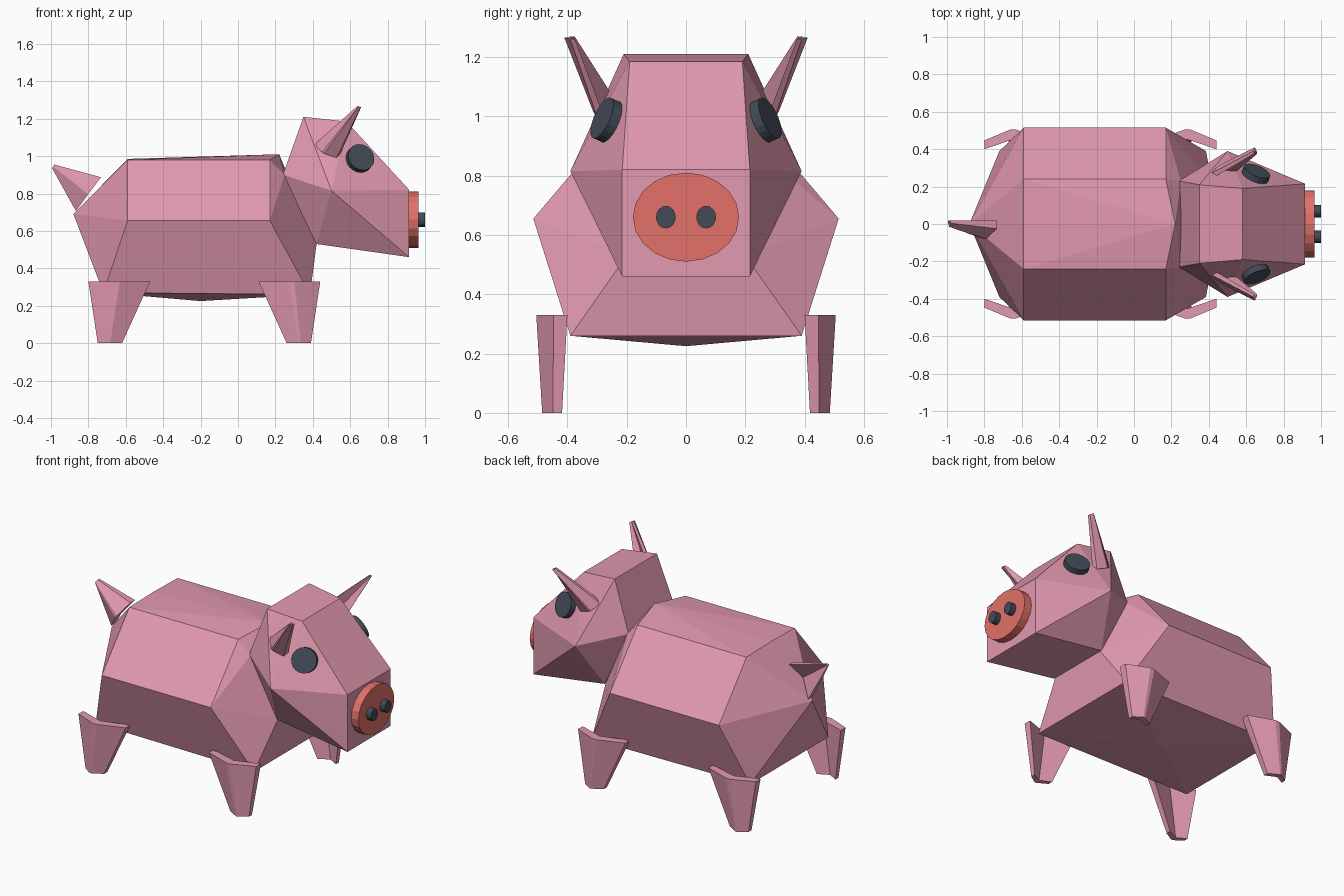
import bpy, bmesh, math
from mathutils import Vector, Matrix

if "Cube" in bpy.data.objects:
    bpy.data.objects.remove(bpy.data.objects["Cube"])


def material(name, color):
    m = bpy.data.materials.new(name)
    m.diffuse_color = (*color, 1)
    m.use_nodes = True
    m.node_tree.nodes["Principled BSDF"].inputs["Base Color"].default_value = m.diffuse_color
    return m


PINK = material("pink skin", (0.76, 0.32, 0.43))
RED = material("snout red", (0.76, 0.165, 0.138))
DARK = material("dark slate", (0.054, 0.07, 0.095))


def finish(bm, name, mat):
    bmesh.ops.recalc_face_normals(bm, faces=bm.faces)
    mesh = bpy.data.meshes.new(name)
    bm.to_mesh(mesh)
    bm.free()
    mesh.materials.append(mat)
    obj = bpy.data.objects.new(name, mesh)
    bpy.context.collection.objects.link(obj)
    return obj


def hull(name, pairs, singles=()):
    """Faceted solid from corners mirrored across y, plus corners on the middle."""
    bm = bmesh.new()
    for x, y, z in pairs:
        bm.verts.new((x, y, z))
        bm.verts.new((x, -y, z))
    for p in singles:
        bm.verts.new(p)
    res = bmesh.ops.convex_hull(bm, input=bm.verts[:])
    loose = [v for v in bm.verts if not v.link_faces]
    bmesh.ops.delete(bm, geom=loose, context='VERTS')
    bmesh.ops.dissolve_limit(bm, angle_limit=math.radians(1),
                             verts=bm.verts[:], edges=bm.edges[:])
    return finish(bm, name, PINK)


# Folded strip section: u along the width, v towards the fold
FOLD = [(-1, 0.45), (-0.02, 1), (0.16, 1), (1, 0.45), (1, 0), (0.07, 0.5), (-1, 0)]


def folded(name, base, tip):
    """Loft the folded section between two (origin, u, v) frames."""
    bm = bmesh.new()
    rings = []
    for o, u, v in (base, tip):
        o, u, v = Vector(o), Vector(u), Vector(v)
        rings.append([bm.verts.new(o + u * a + v * b) for a, b in FOLD])
    a, b = rings
    n = len(FOLD)
    for i in range(n):
        j = (i + 1) % n
        bm.faces.new((a[i], a[j], b[j], b[i]))
    for r in rings:  # caps, one quad-ish half per arm
        bm.faces.new((r[0], r[1], r[5], r[6]))
        bm.faces.new((r[1], r[2], r[5]))
        bm.faces.new((r[2], r[3], r[4], r[5]))
    return finish(bm, name, PINK)


def disc(name, center, normal, ry, rz, depth, sides, mat):
    """Short cylinder centred on a point, facing along normal."""
    bm = bmesh.new()
    bmesh.ops.create_cone(bm, cap_ends=True, segments=sides, radius1=1, radius2=1, depth=1)
    rot = Vector(normal).to_track_quat('Z', 'Y').to_matrix().to_4x4()
    bm.transform(Matrix.Translation(center) @ rot @ Matrix.Diagonal((ry, rz, depth, 1)))
    return finish(bm, name, mat)


# Body
hull("body",
     [(-0.59, 0.24, 0.98), (-0.59, 0.515, 0.655), (-0.72, 0.39, 0.27),
      (0.17, 0.24, 0.98), (0.17, 0.515, 0.655), (0.385, 0.39, 0.26),
      (0.42, 0.2, 0.53), (0.25, 0.23, 0.90)],
     [(-0.88, 0, 0.69), (-0.59, 0, 0.985), (0.22, 0, 1.01), (-0.2, 0, 0.225)])

# Head
hull("head",
     [(0.35, 0.21, 1.21), (0.58, 0.19, 1.185), (0.915, 0.215, 0.82),
      (0.915, 0.215, 0.46), (0.42, 0.21, 0.53), (0.24, 0.23, 0.90), (0.5, 0.39, 0.815)])

# Snout and nostrils
disc("snout", (0.94, 0, 0.66), (1, 0, 0), 0.179, 0.15, 0.05, 20, RED)

# Mirrored parts
for s, side in ((1, "left"), (-1, "right")):
    disc(side + "_nostril", (0.98, s * 0.068, 0.66), (1, 0, 0), 0.033, 0.038, 0.04, 16, DARK)
    disc(side + "_eye", (0.65, s * 0.262, 0.985), (0.064, s * 0.153, 0.069),
         0.075, 0.075, 0.05, 20, DARK)
    folded(side + "_ear",
           ((0.48, s * 0.26, 1.03), (0.06, s * 0.015, -0.035), (-0.03, s * 0.05, -0.01)),
           ((0.65, s * 0.375, 1.265), (0.008, 0, -0.004), (-0.005, s * 0.035, 0)))
    for m, pos in ((1, "front"), (-1, "back")):
        x = lambda v: -0.18 + m * (v + 0.18)
        folded(f"{pos}_{side}_leg",
               ((x(0.275), s * 0.40, 0.33), (m * 0.165, 0, 0), (0, s * 0.105, 0)),
               ((x(0.325), s * 0.418, 0), (m * 0.065, 0, 0), (0, s * 0.067, 0)))

# Tail
folded("tail",
       ((-0.80, 0.02, 0.797), (0.067, 0, 0.09), (0, -0.10, 0)),
       ((-0.988, 0.02, 0.945), (0.006, 0, 0.010), (0, -0.035, 0)))
